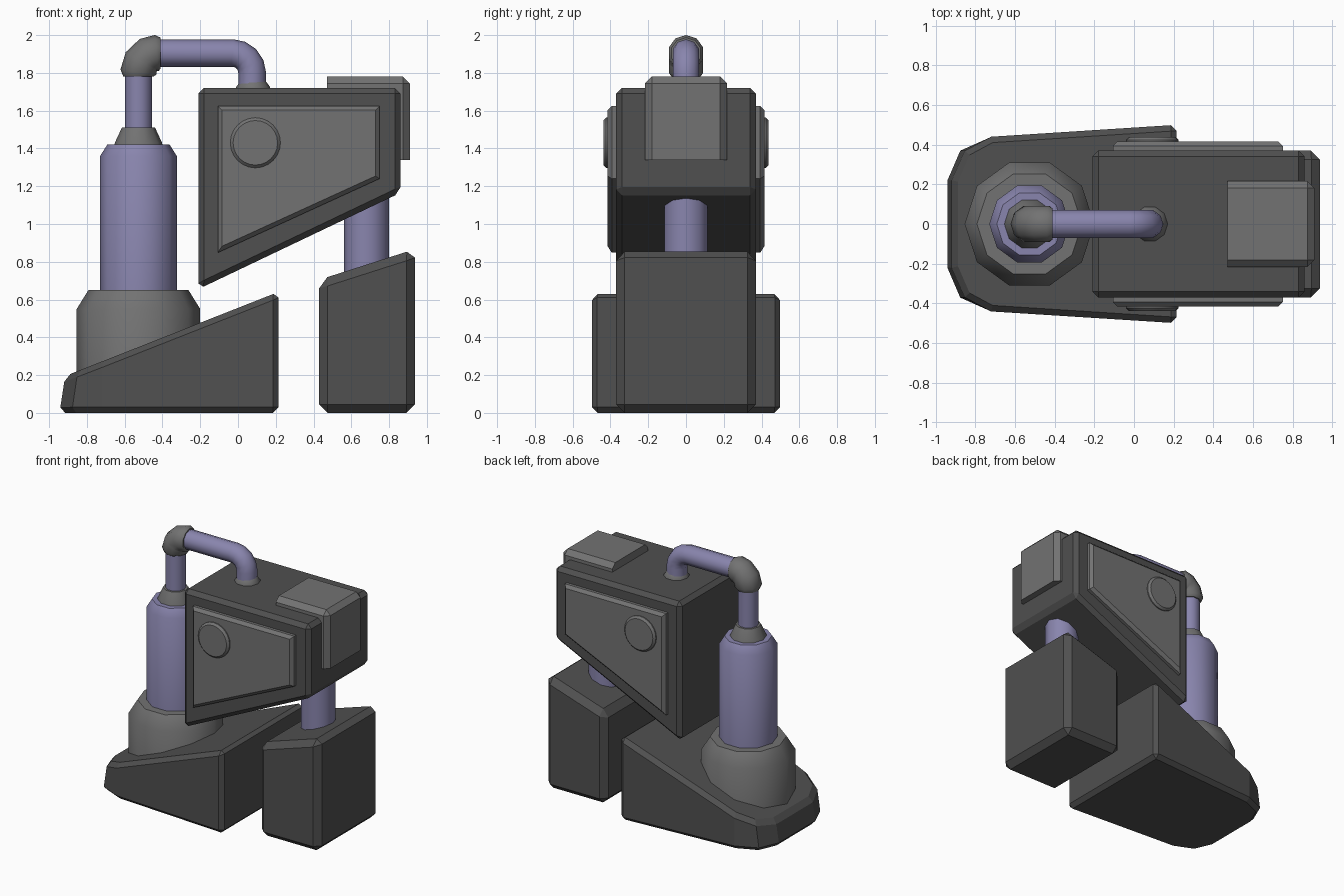
import bpy, bmesh
from math import sin, cos, pi, radians
from mathutils import Vector

if "Cube" in bpy.data.objects:
    bpy.data.objects.remove(bpy.data.objects["Cube"])


def material(name, rgb):
    m = bpy.data.materials.new(name)
    m.diffuse_color = (*rgb, 1)
    m.use_nodes = True
    m.node_tree.nodes["Principled BSDF"].inputs["Base Color"].default_value = m.diffuse_color
    return m


DARK = material("dark_grey", (0.08, 0.08, 0.08))
GREY = material("mid_grey", (0.17, 0.17, 0.17))
PURPLE = material("purple", (0.25, 0.235, 0.42))


def finish(name, bm, mat, smooth=None):
    bmesh.ops.recalc_face_normals(bm, faces=bm.faces[:])
    me = bpy.data.meshes.new(name)
    bm.to_mesh(me)
    bm.free()
    ob = bpy.data.objects.new(name, me)
    bpy.context.collection.objects.link(ob)
    me.materials.append(mat)
    if smooth:
        bpy.ops.object.select_all(action='DESELECT')
        bpy.context.view_layer.objects.active = ob
        ob.select_set(True)
        bpy.ops.object.shade_smooth_by_angle(angle=radians(smooth))
    return ob


def loft(rings):
    bm = bmesh.new()
    loops = [[bm.verts.new(p) for p in r] for r in rings]
    n = len(loops[0])
    for a, b in zip(loops, loops[1:]):
        for i in range(n):
            j = (i + 1) % n
            bm.faces.new((a[i], a[j], b[j], b[i]))
    bm.faces.new(loops[0])
    bm.faces.new(loops[-1])
    bmesh.ops.recalc_face_normals(bm, faces=bm.faces[:])
    return bm


def chamfer(bm, width, keep=lambda a, b: True):
    edges = [e for e in bm.edges if e.calc_face_angle(0) > radians(50)
             and keep(e.verts[0].co, e.verts[1].co)]
    bmesh.ops.bevel(bm, geom=edges, offset=width, segments=1,
                    profile=0.5, affect='EDGES', clamp_overlap=True)


def prism(name, profile, y0, y1, bevel, mat, keep=lambda a, b: True, smooth=None):
    """Front-view profile (x, z) extruded along y."""
    bm = loft([[(x, y, z) for x, z in profile] for y in (y0, y1)])
    chamfer(bm, bevel, keep)
    return finish(name, bm, mat, smooth)


def tube(name, path, mat, sides=10):
    """Round section swept along (x, z, radius) points in the y = 0 plane."""
    pts = [Vector((x, 0, z)) for x, z, r in path]
    rings = []
    for i, p in enumerate(pts):
        before = (p - pts[i - 1]).normalized() if i else Vector()
        after = (pts[i + 1] - p).normalized() if i + 1 < len(pts) else Vector()
        t = (before + after).normalized()
        side = Vector((t.z, 0, -t.x))
        r = path[i][2]
        rings.append([p + side * r * cos(2 * pi * k / sides)
                      + Vector((0, r * sin(2 * pi * k / sides), 0))
                      for k in range(sides)])
    return finish(name, loft(rings), mat, 40)


def mirror_y(ob):
    ob.modifiers.new("mirror", 'MIRROR').use_axis = (False, True, False)


# Wedge-shaped front foot with a rounded toe
half = [(0.215, 0.5), (-0.72, 0.44), (-0.88, 0.37), (-0.945, 0.22)]
plan = half + [(x, -y) for x, y in reversed(half)]
top = [(x + (0.03 if x < -0.8 else 0), y) for x, y in plan]
foot = loft([[(x, y, 0) for x, y in plan],
             [(x, y, 0.556 + 0.394 * x) for x, y in top]])
chamfer(foot, 0.03)
finish("wedge_foot", foot, DARK)

# Rear foot block and its post
prism("block_foot", [(0.43, 0), (0.937, 0), (0.937, 0.867), (0.43, 0.705)],
      -0.37, 0.37, 0.045, DARK)
tube("block_post", [(0.68, 0.7, 0.12), (0.68, 1.3, 0.12)], PURPLE)

# Main housing
prism("housing", [(-0.21, 0.655), (0.86, 1.165), (0.86, 1.72), (-0.21, 1.72)],
      -0.37, 0.37, 0.03, DARK)

# Side panels and round bosses, mirrored to the back
mirror_y(prism("side_panel",
               [(-0.107, 0.848), (0.75, 1.24), (0.75, 1.625), (-0.107, 1.625)],
               -0.415, -0.36, 0.022, GREY,
               lambda a, b: a.y < -0.4 and b.y < -0.4))
circle = [(0.092 + 0.133 * cos(2 * pi * k / 24), 1.43 + 0.133 * sin(2 * pi * k / 24))
          for k in range(24)]
mirror_y(prism("round_boss", circle, -0.438, -0.40, 0.015, GREY,
               lambda a, b: a.y < -0.43 and b.y < -0.43, smooth=30))

# Corner pad wrapping the upper end of the housing
prism("corner_pad", [(0.472, 1.34), (0.91, 1.34), (0.91, 1.78), (0.472, 1.78)],
      -0.217, 0.217, 0.036, GREY,
      lambda a, b: max(a.x, b.x) > 0.5 and max(a.z, b.z) > 1.4)

# Tall cylinder standing on the wedge foot
X = -0.527
tube("cylinder_socket", [(X, 0.1, 0.327), (X, 0.55, 0.327), (X, 0.65, 0.265)], GREY)
tube("cylinder", [(X, 0.6, 0.203), (X, 1.36, 0.203), (X, 1.42, 0.165)], PURPLE)
tube("cylinder_neck", [(X, 1.40, 0.13), (X, 1.43, 0.125), (X, 1.51, 0.088)], GREY)

# Pipework from the cylinder to the housing
tube("riser_pipe", [(X, 1.48, 0.072), (X, 1.80, 0.072)], PURPLE)
tube("pipe_elbow", [(X, 1.78, 0.08), (X, 1.805, 0.096), (-0.512, 1.86, 0.096),
                    (-0.475, 1.895, 0.096), (-0.43, 1.905, 0.096),
                    (-0.41, 1.905, 0.082)], GREY)
bend = [(-0.03 + 0.105 * sin(a), 1.80 + 0.105 * cos(a), 0.073)
        for a in (k * pi / 8 for k in range(5))]
tube("cross_pipe", [(-0.45, 1.905, 0.073)] + bend + [(0.075, 1.70, 0.073)], PURPLE)
tube("pipe_collar", [(0.08, 1.71, 0.09), (0.08, 1.725, 0.09), (0.08, 1.755, 0.068)], GREY)
